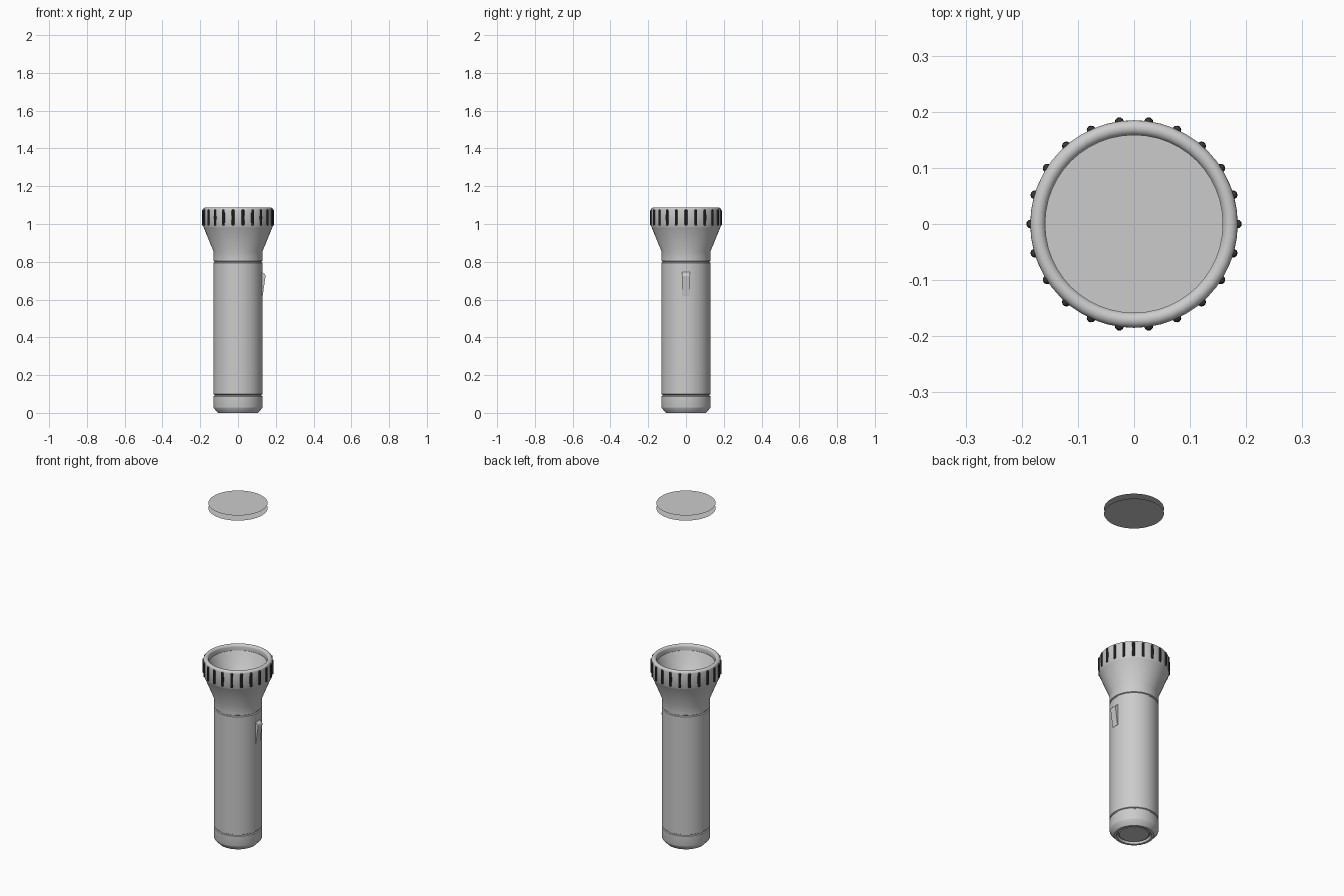
import bpy, bmesh, math
from mathutils import Matrix, Vector

if "Cube" in bpy.data.objects:
    bpy.data.objects.remove(bpy.data.objects["Cube"])

SEG = 48


def finish(name, bm, smooth=True):
    bmesh.ops.recalc_face_normals(bm, faces=bm.faces)
    me = bpy.data.meshes.new(name)
    bm.to_mesh(me)
    bm.free()
    ob = bpy.data.objects.new(name, me)
    bpy.context.collection.objects.link(ob)
    if smooth:
        bpy.ops.object.select_all(action='DESELECT')
        ob.select_set(True)
        bpy.context.view_layer.objects.active = ob
        bpy.ops.object.shade_smooth_by_angle(angle=math.radians(30))
    return ob


def lathe(name, profile):
    """Spin an (r, z) profile around the z axis."""
    bm = bmesh.new()
    vs = [bm.verts.new((r, 0, z)) for r, z in profile]
    es = [bm.edges.new(p) for p in zip(vs, vs[1:])]
    bmesh.ops.spin(bm, geom=vs + es, axis=(0, 0, 1), cent=(0, 0, 0),
                   angle=2 * math.pi, steps=SEG, use_merge=True)
    bmesh.ops.remove_doubles(bm, verts=bm.verts, dist=1e-5)
    return finish(name, bm)


# tail cap with recessed button
lathe("tail_cap", [(0, .006), (.078, .006), (.082, .012), (.088, .012),
                   (.092, 0), (.106, 0), (.129, .026), (.13, .03),
                   (.13, .088), (.125, .091), (.125, .096)])

# barrel between two grooves
lathe("barrel", [(.125, .096), (.130, .099), (.130, .794), (.125, .797), (.125, .802)])

# flared head, rounded rim and inner reflector bowl
rim = [(.1715 + .0135 * math.cos(a), 1.0745 + .0135 * math.sin(a))
       for a in (math.pi * i / 8 for i in range(9))]
bowl = [(.156 * math.sqrt(t), .89 + .165 * t) for t in (1, .85, .7, .5, .35, .2, .1, .03, 0)]
lathe("head", [(.125, .802), (.13, .805), (.13, .855), (.181, .98), (.185, .988)]
      + rim + [(.158, 1.055)] + bowl)

# grip ribs: 22 small capsules around the head
bm = bmesh.new()
for i in range(22):
    r = bmesh.ops.create_uvsphere(bm, u_segments=10, v_segments=8, radius=.008)
    for v in r["verts"]:
        v.co.z += math.copysign(.035, v.co.z) if abs(v.co.z) > 1e-6 else 0
    m = Matrix.Rotation(2 * math.pi * i / 22, 4, 'Z') @ Matrix.Translation((.184, 0, 1.034))
    bmesh.ops.transform(bm, matrix=m, verts=r["verts"])
ribs = finish("grip_ribs", bm)
mat = bpy.data.materials.new("dark_rubber")
mat.diffuse_color = (.04, .04, .04, 1)
mat.use_nodes = True
mat.node_tree.nodes["Principled BSDF"].inputs["Base Color"].default_value = mat.diffuse_color
ribs.data.materials.append(mat)

# wedge switch on the right side
bm = bmesh.new()
side = [(.120, .62), (.131, .62), (.146, .725), (.143, .733), (.130, .745), (.120, .745)]
face = bm.faces.new([bm.verts.new((x, -.02, z)) for x, z in side])
ext = bmesh.ops.extrude_face_region(bm, geom=[face])
bmesh.ops.translate(bm, vec=Vector((0, .04, 0)),
                    verts=[g for g in ext["geom"] if isinstance(g, bmesh.types.BMVert)])
finish("switch", bm, smooth=False)

# floating lens: two flat discs without a side wall
bm = bmesh.new()
for z in (1.97, 2.0):
    bmesh.ops.create_circle(bm, cap_ends=True, segments=SEG, radius=.159,
                            matrix=Matrix.Translation((0, 0, z)))
finish("lens", bm, smooth=False)
